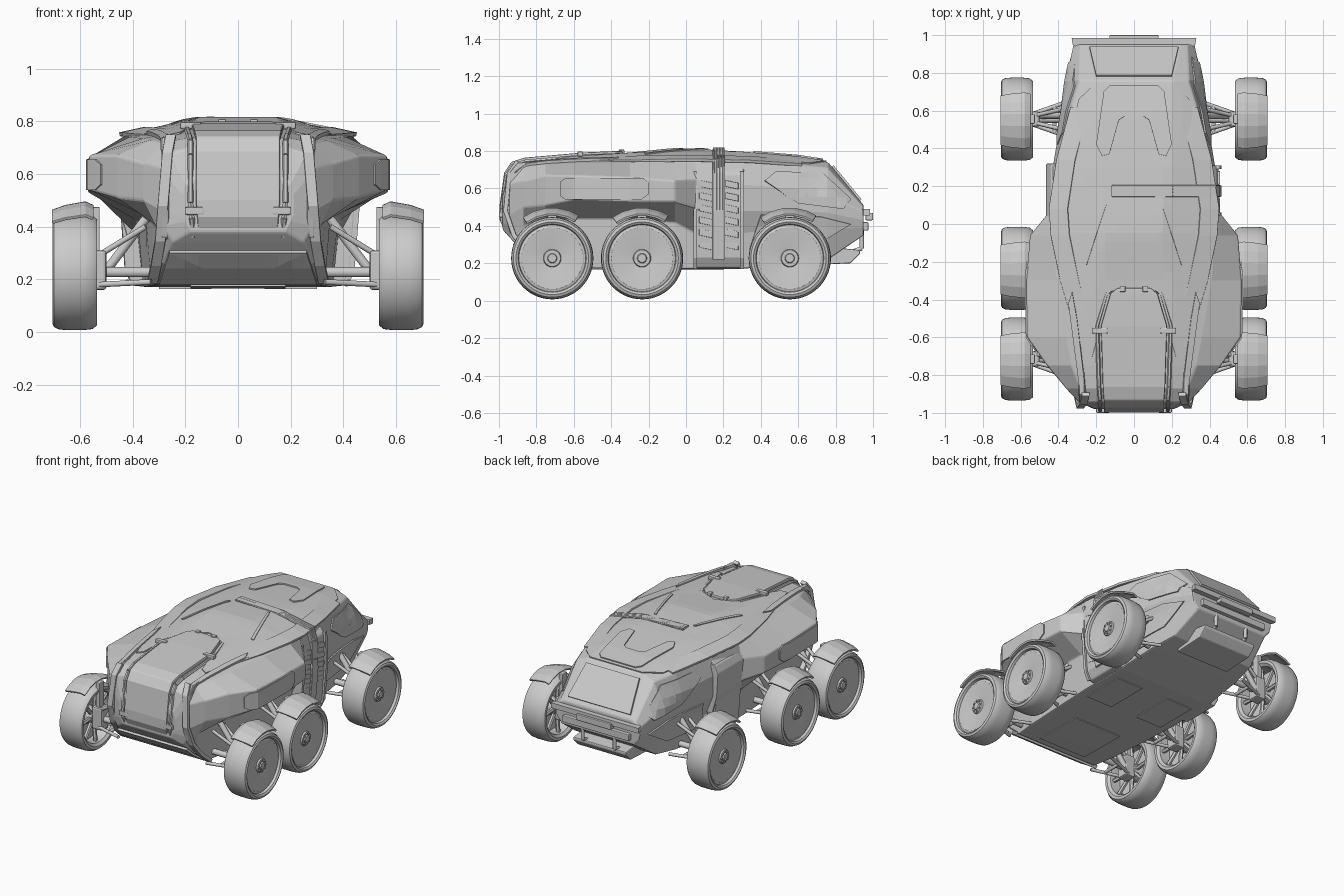
import bpy, bmesh, math
from mathutils import Vector
from mathutils.bvhtree import BVHTree

if "Cube" in bpy.data.objects:
    bpy.data.objects.remove(bpy.data.objects["Cube"])


def finish(name, bm, mirror=False, bevel=0, thick=0, smooth=None):
    if not thick:
        bmesh.ops.recalc_face_normals(bm, faces=bm.faces)
    me = bpy.data.meshes.new(name)
    bm.to_mesh(me)
    bm.free()
    if smooth:
        me.shade_smooth()
        me.set_sharp_from_angle(angle=math.radians(smooth))
    ob = bpy.data.objects.new(name, me)
    bpy.context.collection.objects.link(ob)
    if mirror:
        ob.modifiers.new("mirror", 'MIRROR')
    if thick:
        m = ob.modifiers.new("solid", 'SOLIDIFY')
        m.thickness, m.offset = thick, 0
    if bevel:
        m = ob.modifiers.new("bevel", 'BEVEL')
        m.width, m.segments, m.angle_limit = bevel, 2, math.radians(28)
    return ob


def loft(bm, rings, caps=True, closed=True):
    vs = [[bm.verts.new(p) for p in r] for r in rings]
    n = len(vs[0])
    for a, b in zip(vs, vs[1:]):
        for i in range(n if closed else n - 1):
            j = (i + 1) % n
            bm.faces.new((a[i], a[j], b[j], b[i]))
    if caps:
        bm.faces.new(vs[0])
        bm.faces.new(vs[-1])


def strip(name, rows, thick, mirror=False, bevel=0):
    """Thickened sheet through rows of points."""
    bm = bmesh.new()
    loft(bm, rows, False, False)
    return finish(name, bm, mirror, bevel, thick)


def prism(name, axis, pts, lo, hi, mirror=False, bevel=.006):
    bm = bmesh.new()
    rings = []
    for d in (lo, hi):
        rings.append([(d, p, q) if axis == 0 else (p, d, q) if axis == 1 else (p, q, d) for p, q in pts])
    loft(bm, rings)
    return finish(name, bm, mirror, bevel)


def box(name, x, y, z, mirror=False, bevel=.005):
    return prism(name, 2, [(x[0], y[0]), (x[1], y[0]), (x[1], y[1]), (x[0], y[1])], z[0], z[1], mirror, bevel)


def tubes(name, paths, r, mirror=True, sides=10):
    bm = bmesh.new()
    for path in paths:
        for a, b in zip(path, path[1:]):
            a, b = Vector(a), Vector(b)
            q = (b - a).to_track_quat('Z', 'Y')
            ring = [q @ Vector((r * math.cos(t), r * math.sin(t), 0))
                    for t in (2 * math.pi * k / sides for k in range(sides))]
            loft(bm, [[a + v for v in ring], [b + v for v in ring]])
    return finish(name, bm, mirror, smooth=40)


# main hull: y, bottom x z, sill x z, waist x z_low z_high, roof edge x z, roof flat x z
stations = [
    (-.98, .18, .38, .20, .42, .21, .44, .52, .20, .56, .16, .58),
    (-.945, .25, .34, .29, .40, .29, .46, .62, .26, .68, .18, .70),
    (-.87, .29, .26, .31, .40, .36, .50, .64, .28, .72, .18, .738),
    (-.75, .31, .18, .33, .42, .46, .51, .67, .33, .728, .19, .752),
    (-.60, .33, .175, .35, .44, .565, .54, .67, .36, .735, .20, .765),
    (-.30, .35, .17, .36, .44, .57, .53, .66, .41, .74, .20, .785),
    (-.06, .36, .17, .38, .42, .55, .53, .64, .43, .745, .14, .81),
    (.05, .36, .17, .38, .36, .46, .50, .64, .43, .745, .15, .805),
    (.30, .36, .17, .38, .36, .43, .48, .62, .40, .74, .20, .79),
    (.60, .34, .20, .36, .40, .38, .48, .60, .34, .725, .21, .765),
    (.76, .31, .22, .34, .38, .36, .47, .56, .29, .71, .21, .74),
    (.95, .27, .35, .31, .39, .32, .43, .48, .28, .50, .25, .51)]
rings = []
for y, xb, zb, xl, zl, xw, w1, w2, xr, zr, xt, zt in stations:
    half = [(xb, y, zb), (xl, y, zl), (xw, y, w1), (xw, y, w2), (xr, y, zr), (xt, y, zt)]
    rings.append(half + [(-p[0], p[1], p[2]) for p in reversed(half)])
bm = bmesh.new()
loft(bm, rings)
bmesh.ops.recalc_face_normals(bm, faces=bm.faces)
bvh = BVHTree.FromBMesh(bm)
finish("hull", bm, bevel=.008)


def plate(name, axis, pts, h=.01, sign=1):
    """Panel outline projected along an axis onto the hull, then thickened."""
    uv = [i for i in range(3) if i != axis]
    bm = bmesh.new()
    vs = []
    for p in pts:
        c = Vector()
        c[uv[0]], c[uv[1]] = p
        vs.append(bm.verts.new(c))
    bmesh.ops.triangulate(bm, faces=[bm.faces.new(vs)])
    for u in uv:
        no = Vector()
        no[u] = 1
        for k in range(-20, 21):
            bmesh.ops.bisect_plane(bm, geom=bm.verts[:] + bm.edges[:] + bm.faces[:],
                                   plane_co=no * (k * .05 + .002), plane_no=no)
    d = Vector()
    d[axis] = -sign
    for v in bm.verts:
        hit = bvh.ray_cast(v.co - d * 2, d)[0]
        v.co = hit if hit else bvh.find_nearest(v.co - d * .5)[0]
    return finish(name, bm, True, thick=2 * h)


# roof and body panels
plate("roof_shell", 2, [(0, -.30), (.13, -.36), (.22, -.70), (.26, -.72), (.37, -.32), (.42, -.04),
                        (.42, .06), (.37, .36), (.29, .66), (.2, .75), (0, .75)], .007)
plate("rear_roof_hatch", 2, [(0, .73), (.13, .73), (.16, .70), (.2, .42), (.17, .36), (.13, .37),
                             (.08, .55), (.05, .57), (0, .57)], .015)
plate("rear_window", 2, [(0, .78), (.20, .78), (.235, .93), (0, .93)], .012)
plate("rear_side_window", 0, [(.42, .64), (.48, .69), (.73, .68), (.88, .54), (.84, .49), (.60, .52)], .009)
plate("pod_panel", 0, [(-.67, .56), (-.64, .54), (-.24, .54), (-.2, .57), (-.2, .63), (-.23, .655),
                       (-.64, .655), (-.67, .635)], .008)
plate("rear_flank_panel", 0, [(.34, .28), (.40, .46), (.72, .45), (.88, .41), (.70, .30)], .009)
plate("chin_plate", 1, [(0, .31), (.26, .31), (.30, .19), (0, .19)], .014, -1)
plate("roof_slat", 2, [(.14, .12), (.155, .12), (.27, -.22), (.25, -.22)], .013)
plate("nose_louver", 2, [(.25, -.92), (.28, -.92), (.345, -.42), (.325, -.36), (.30, -.5)], .015)
plate("belly_panel", 2, [(0, -.7), (.18, -.7), (.18, -.35), (0, -.35)], .006, -1)
plate("belly_hatch", 2, [(.1, -.1), (.3, -.1), (.3, .2), (.1, .2)], .006, -1)
# thin overhanging roof lip
strip("roof_lip", [[(x - .1, y, z + .022), (x, y, z)] for x, y, z in
                   ((.33, -.50, .742), (.39, -.30, .745), (.44, -.06, .75), (.45, .08, .75),
                    (.41, .34, .744), (.335, .62, .725))], .016, True, .003)

# front hatch wrapping from the roof down the nose, with rails along its edges
path = [(-.34, .787, .09), (-.37, .787, .125), (-.54, .78, .175), (-.86, .752, .165), (-.925, .732, .16),
        (-.96, .68, .16), (-.985, .50, .16), (-.985, .44, .155), (-.955, .37, .15)]
strip("front_hatch", [[(-w, y, z), (w, y, z)] for y, z, w in path], .026, bevel=.006)
tubes("hatch_rail", [[(w + .02, y, z - .008) for y, z, w in path]], .011, sides=6)
box("hatch_hinge_top", (.14, .22), (-.58, -.55), (.772, .797), True)
box("hatch_hinge_front", (.13, .20), (-1, -.97), (.445, .475), True)
box("hatch_light", (.045, .075), (-.36, -.33), (.785, .808), True)

# nose fins and bent struts flanking the hatch
prism("nose_fin", 0, [(-.97, .46), (-.955, .67), (-.90, .738), (-.78, .745), (-.84, .62), (-.88, .33), (-.94, .36)],
      .262, .29, True)
strip("nose_strut", [[(x - .02, y, z), (x + .02, y, z)] for x, y, z in
                     ((.255, -.90, .745), (.268, -.945, .68), (.285, -.965, .48), (.295, -.92, .35),
                      (.31, -.85, .26), (.325, -.77, .19))], .025, True, .004)

# side door section, with the ribbed column on the right
prism("door_block", 1, [(.3, .17), (.40, .175), (.43, .23), (.448, .48), (.44, .68), (.40, .72), (.3, .72)],
      .04, .31, True, .01)
prism("left_door", 1, [(-.42, .36), (-.455, .48), (-.465, .64), (-.44, .69), (-.36, .69), (-.36, .36)], .03, .32)
arch = [(.43, .22), (.452, .48), (.446, .68), (.425, .752), (.2, .797), (-.12, .808)]
strip("column_band", [[(x, .145, z), (x, .205, z)] for x, z in arch], .02)
tubes("column_rails", [[(x + .004, y, z + .004) for x, z in arch] for y in (.15, .168, .184, .2)], .007, False, 6)
for i in range(6):
    z = .27 + i * .065
    x = .434 + .022 * min(1, (z - .25) / .23)
    for a, b in ((.07, .14), (.21, .28)):
        prism("door_rib", 0, [(a, z + .015), (b, z), (b, z + .035), (a, z + .05)], x - .03, x, False, .003)
for y in (.04, .29):
    strip("door_post", [[(x, y, z), (x, y + .02, z)] for x, z in
                        ((.405, .175), (.432, .23), (.452, .48), (.445, .69))], .02)

# rear bumper and skid
prism("rear_bumper", 2, [(0, .985), (.33, .985), (.325, .95), (.29, .93), (.27, .80), (0, .80)], .455, .49, True, 0)
box("rear_lower_bumper", (-.25, .25), (.88, .975), (.375, .42))
box("rear_plate", (-.13, .13), (.96, 1), (.43, .47))
prism("rear_skid", 0, [(.66, .19), (.88, .20), (.93, .25), (.93, .27), (.84, .28), (.66, .30)], -.2, .2)
tubes("rear_hook", [[(.12, .85, .25), (.12, .94, .28), (.12, .94, .38)]], .012)

# wheels, fenders and suspension, mirrored to both sides
tyre = [(.070, 0), (.070, .022), (.062, .026), (.062, .044), (.052, .048), (.056, .07), (.066, .165), (.062, .172),
        (.062, .178), (.078, .182), (.086, .194), (.080, .208), (.062, .217), (.03, .22), (-.03, .22),
        (-.066, .216), (-.084, .202), (-.084, .184), (-.07, .167), (0, .16), (.01, .06), (-.05, .05), (-.05, 0)]
cz = .227
for label, yc in (("front", -.715), ("middle", -.235), ("rear", .555)):
    bm = bmesh.new()
    n = 56
    rings = []
    for k in range(n + 1):
        a = 2 * math.pi * k / n
        rings.append([(.619 + x, yc + r * math.cos(a), cz + r * math.sin(a)) for x, r in tyre])
    loft(bm, rings, False, False)
    bmesh.ops.remove_doubles(bm, verts=bm.verts, dist=1e-5)
    finish(label + "_wheel", bm, True, smooth=35)
    # wheel spokes on the inner face and hub bolts on the outer
    ring = [(math.cos(k * math.pi / 4), math.sin(k * math.pi / 4)) for k in range(8)]
    tubes(label + "_spokes", [[(.585, yc + .04 * c, cz + .04 * s), (.575, yc + .165 * c, cz + .165 * s)]
                              for c, s in ring], .014, sides=6)
    tubes(label + "_hub_bolts", [[(.67, yc + .035 * c, cz + .035 * s), (.687, yc + .035 * c, cz + .035 * s)]
                                 for c, s in ring], .006, sides=6)
    # fender plate hugging the tyre, higher inboard
    section = [(.55, .250), (.58, .264), (.655, .250), (.705, .232)]
    strip(label + "_fender", [[(x, yc + r * math.cos(math.radians(g)), cz + r * math.sin(math.radians(g)))
                               for x, r in section] for g in (58, 70, 84, 98, 112, 126)], .013, True, .003)
    box(label + "_fender_stay", (.525, .555), (yc - .025, yc + .025), (.25, .475), True)
    box(label + "_knuckle", (.50, .575), (yc - .04, yc + .04), (.16, .31), True, .01)
    tubes(label + "_wishbones", [[(.33, yc + s, .19), (.53, yc + s * .3, .18)] for s in (-.1, .1)] +
          [[(.35, yc + s, .40), (.53, yc + s * .3, .29)] for s in (-.06, .06)] +
          [[(.42, yc - .07, .188), (.42, yc + .07, .188)]], .011)
    tubes(label + "_axle", [[(.30, yc, cz), (.60, yc, cz)]], .02)
    tubes(label + "_damper", [[(.35, yc + .02, .43), (.51, yc + .02, .22)]], .018)
